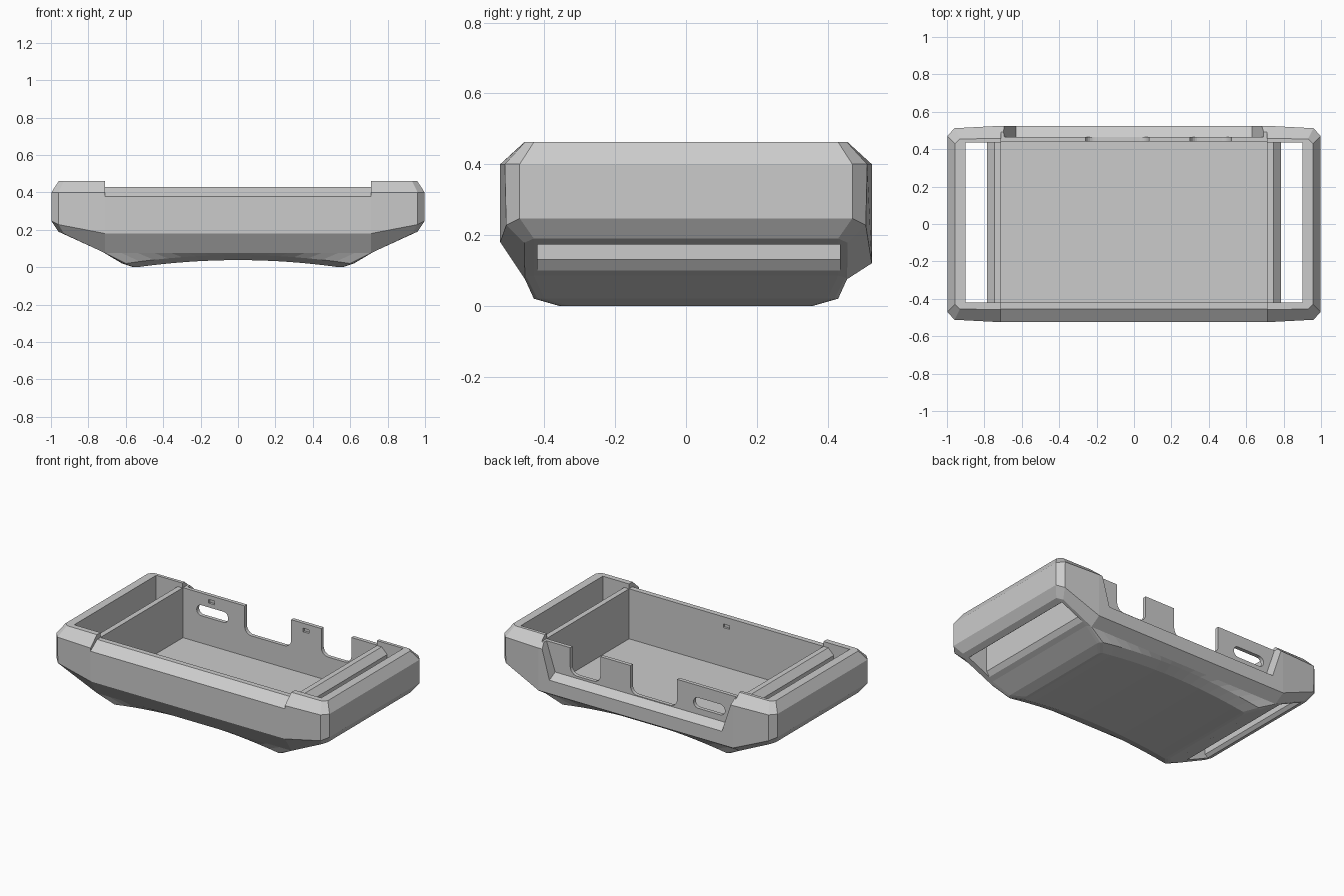
import bpy, bmesh, math

if "Cube" in bpy.data.objects:
    bpy.data.objects.remove(bpy.data.objects["Cube"])

N = 16  # segments along the long sides (for the arched underside)


def prism(name, pts, axis, lo, hi):
    """Extrude a 2D outline along 'x' (pts = y,z) or 'y' (pts = x,z)."""
    place = (lambda a, b, d: (d, a, b)) if axis == 'x' else (lambda a, b, d: (a, d, b))
    bm = bmesh.new()
    ends = [[bm.verts.new(place(a, b, d)) for a, b in pts] for d in (lo, hi)]
    n = len(pts)
    for i in range(n):
        j = (i + 1) % n
        bm.faces.new((ends[0][i], ends[0][j], ends[1][j], ends[1][i]))
    for e in ends:
        bm.faces.new(e)
    return finish(name, bm)


def finish(name, bm):
    bmesh.ops.recalc_face_normals(bm, faces=bm.faces)
    me = bpy.data.meshes.new(name)
    bm.to_mesh(me)
    bm.free()
    ob = bpy.data.objects.new(name, me)
    bpy.context.collection.objects.link(ob)
    return ob


def rounded(x0, x1, z0, z1, r, k=6):
    """Rounded rectangle outline in x,z."""
    out = []
    for q, (cx, cz) in enumerate([(x1 - r, z1 - r), (x0 + r, z1 - r),
                                  (x0 + r, z0 + r), (x1 - r, z0 + r)]):
        for i in range(k + 1):
            a = math.pi / 2 * (q + i / k)
            out.append((cx + r * math.cos(a), cz + r * math.sin(a)))
    return out


def cut(body, tool):
    m = body.modifiers.new("cut", 'BOOLEAN')
    m.operation, m.solver, m.object = 'DIFFERENCE', 'EXACT', tool
    tool.hide_render = True
    bpy.context.view_layer.objects.active = body
    bpy.ops.object.modifier_apply(modifier=m.name)
    bpy.data.objects.remove(tool)


# Outer shell: stacked rings, each (side point, corner point 1, corner point 2,
# height of the side point at the back, arch height in the middle)
RINGS = [
    ((.71, .457, .462), (.93, .455, .462), (.957, .43, .462), .462, 0),
    ((.71, .525, .40), (.96, .512, .40), (.998, .47, .40), .40, 0),
    ((.71, .525, .18), (.96, .508, .228), (.998, .47, .247), .12, 0),
    ((.71, .455, .075), (.93, .457, .178), (.96, .43, .19), .075, 0),
    ((.71, .455, .075), (.72, .45, .08), (.73, .43, .085), .075, 0),
    ((.60, .43, .02), (.615, .42, .02), (.62, .40, .02), .02, .045),
    ((.54, .36, 0), (.555, .35, 0), (.56, .33, 0), 0, .038),
]
bm = bmesh.new()
rings = []
for p0, p1, p2, zb, lift in RINGS:
    ts = [-1 + 2 * i / N for i in range(N + 1)]
    front = [(t * p0[0], -p0[1], p0[2] + lift * (1 - t * t)) for t in ts]
    back = [(t * p0[0], p0[1], zb + lift * (1 - t * t)) for t in reversed(ts)]
    flip = lambda p, sx, sy: (sx * p[0], sy * p[1], p[2])
    co = (front + [flip(p1, 1, -1), flip(p2, 1, -1), flip(p2, 1, 1), flip(p1, 1, 1)]
          + back + [flip(p1, -1, 1), flip(p2, -1, 1), flip(p2, -1, -1), flip(p1, -1, -1)])
    rings.append([bm.verts.new(c) for c in co])
n = len(rings[0])
for a, b in zip(rings, rings[1:]):
    for i in range(n):
        j = (i + 1) % n
        bm.faces.new((a[i], a[j], b[j], b[i]))
bm.faces.new(rings[0])
bot, last = rings[-1], 2 * N + 5
for i in range(N):
    bm.faces.new((bot[i], bot[i + 1], bot[last - i - 1], bot[last - i]))
bm.faces.new(bot[N:N + 6])
bm.faces.new(bot[last:] + bot[:1])
bmesh.ops.remove_doubles(bm, verts=bm.verts, dist=1e-5)
case = finish("case_body", bm)

# Lowered middle of the front and back rim
cut(case, prism("rim_cutter", [(-.6, .324), (-.455, .43), (.6, .43), (.6, .7), (-.6, .7)],
                'x', -.71, .71))

# Main pocket
cut(case, prism("pocket_cutter", [(-.71, .10), (.71, .10), (.71, .7), (-.71, .7)],
                'y', -.42, .44))

# Strap slots, leaving a bevelled bar beside the pocket
for s in (-1, 1):
    outline = [(.74, .07), (.785, .13), (.785, .39), (.745, .43), (.70, .43), (.70, .7),
               (.902, .7), (.902, .19), (.925, .17), (.925, 0), (.74, 0)]
    cut(case, prism("slot_cutter", [(s * x, z) for x, z in outline], 'y', -.42, .435))

# Cutaway behind the pocket with a sloping ledge, leaving a thin back wall
tool = prism("back_cutter", [(-.63, .24), (.63, .24), (.75, .6), (-.75, .6)], 'y', .465, .6)
for v in tool.data.vertices:
    if v.co.z < .3 and v.co.y > .5:
        v.co.z -= .07
cut(case, tool)

# Port notches and oval opening in the thin wall
for x0, x1, z0, z1, r in [(-.26, .08, .245, .7, .05), (.30, .52, .255, .7, .05),
                          (-.61, -.38, .28, .35, .0349)]:
    cut(case, prism("port_cutter", rounded(x0, x1, z0, z1, r), 'y', .42, .475))

# Small catch recesses inside the walls
for x, y, z in [(-.5, .44, .39), (.19, .44, .385), (0, -.42, .37)]:
    cut(case, prism("catch_cutter", [(x - .022, z - .012), (x + .022, z - .012),
                                     (x + .022, z + .012), (x - .022, z + .012)],
                    'y', y - .015, y + .015))
